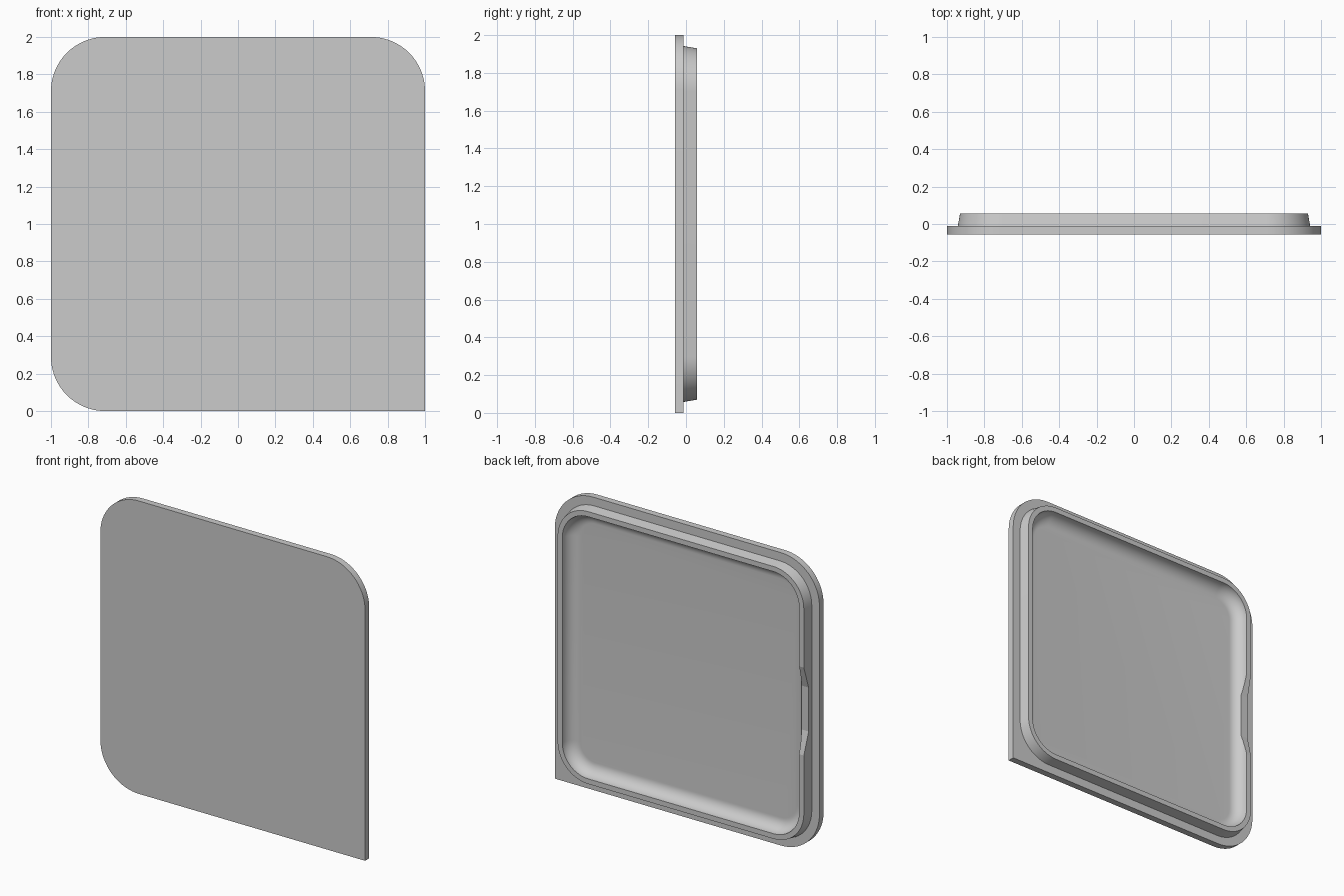
import bpy
import bmesh
import math

if "Cube" in bpy.data.objects:
    bpy.data.objects.remove(bpy.data.objects["Cube"], do_unlink=True)

CORNER_STEPS = 18
FILLET_STEPS = 12
FRONT, LEDGE, TOP = -0.057, -0.012, 0.057
FILLET = 0.08

grey = bpy.data.materials.new("plain grey")
grey.use_nodes = True
colour = (0.6, 0.6, 0.6, 1)
grey.diffuse_color = colour
grey.node_tree.nodes["Principled BSDF"].inputs["Base Color"].default_value = colour


def rounded_loop(bm, half, radius, y, square_corner=False):
    """Ring of vertices round a square; the lower +x corner may stay square."""
    ring = []
    for corner, (sx, sz) in enumerate([(1, 1), (-1, 1), (-1, -1), (1, -1)]):
        r = 0 if square_corner and corner == 3 else radius
        for step in range(CORNER_STEPS + 1):
            a = math.pi / 2 * (corner + step / CORNER_STEPS)
            ring.append(bm.verts.new((sx * (half - r) + r * math.cos(a), y,
                                      1 + sz * (half - r) + r * math.sin(a))))
    return ring


def add_object(name, bm):
    bmesh.ops.remove_doubles(bm, verts=bm.verts, dist=1e-5)
    bmesh.ops.recalc_face_normals(bm, faces=bm.faces)
    mesh = bpy.data.meshes.new(name)
    bm.to_mesh(mesh)
    bm.free()
    mesh.materials.append(grey)
    obj = bpy.data.objects.new(name, mesh)
    bpy.context.collection.objects.link(obj)
    return obj


# Lid: flat plate, tapered raised rim and filleted tray inside it
bm = bmesh.new()
rings = [
    rounded_loop(bm, 1, 0.29, FRONT, True),
    rounded_loop(bm, 1, 0.29, LEDGE, True),
    rounded_loop(bm, 0.942, 0.24, LEDGE),
    rounded_loop(bm, 0.93, 0.23, TOP),
]
for i in range(FILLET_STEPS + 1):
    t = math.pi / 2 * i / FILLET_STEPS
    inset = FILLET * (1 - math.cos(t))
    rings.append(rounded_loop(bm, 0.895 - inset, 0.195 - inset,
                              TOP - FILLET * math.sin(t)))
for a, b in zip(rings, rings[1:]):
    for i in range(len(a)):
        j = (i + 1) % len(a)
        bm.faces.new((a[i], a[j], b[j], b[i]))
bm.faces.new(rings[0])
bm.faces.new(rings[-1])
lid = add_object("lid", bm)

# Finger notch: shallow trapezoid cut in the rim on the -x side
bm = bmesh.new()
low, high = 0.015, 0.1
flare = 0.15 + 0.15 * (high - low) / (TOP - low)
profile = [(low, 0.85), (low, 1.15), (high, 1 + flare), (high, 1 - flare)]
face = bm.faces.new([bm.verts.new((-1.1, y, z)) for y, z in profile])
out = bmesh.ops.extrude_face_region(bm, geom=[face])
moved = [v for v in out["geom"] if isinstance(v, bmesh.types.BMVert)]
bmesh.ops.translate(bm, verts=moved, vec=(0.4, 0, 0))
cutter = add_object("notch_cutter", bm)
cutter.hide_render = True

cut = lid.modifiers.new("notch", 'BOOLEAN')
cut.operation = 'DIFFERENCE'
cut.solver = 'EXACT'
cut.object = cutter

bpy.ops.object.select_all(action='DESELECT')
lid.select_set(True)
bpy.context.view_layer.objects.active = lid
bpy.ops.object.modifier_apply(modifier=cut.name)
bpy.data.objects.remove(cutter, do_unlink=True)
bpy.ops.object.shade_smooth_by_angle(angle=math.radians(13))
